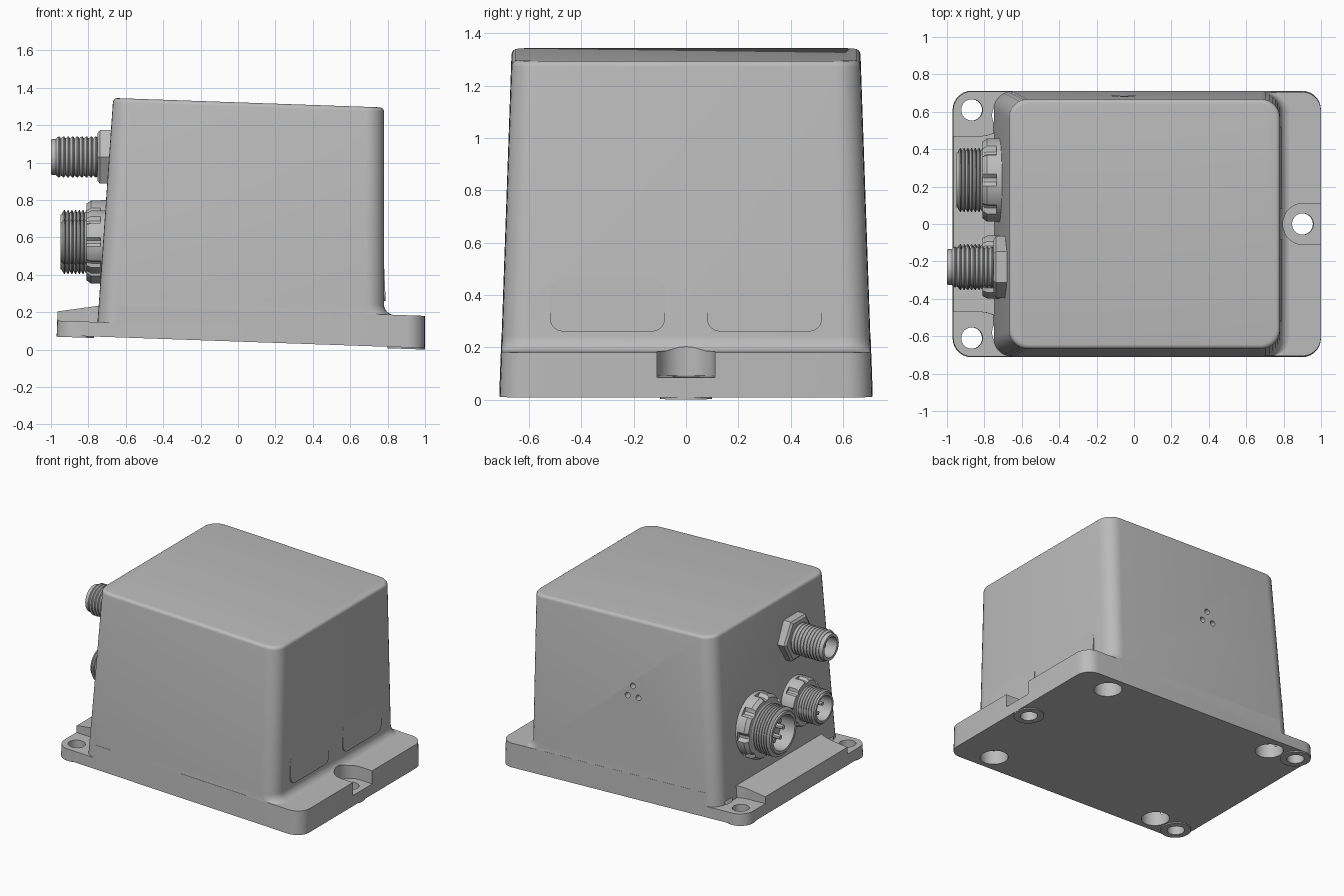
import bpy, bmesh
from math import sin, cos, pi, radians
from mathutils import Matrix, Vector

if "Cube" in bpy.data.objects:
    bpy.data.objects.remove(bpy.data.objects["Cube"])

grey = bpy.data.materials.new("light_grey")
grey.use_nodes = True
colour = (0.5, 0.5, 0.5, 1)
grey.diffuse_color = colour
grey.node_tree.nodes["Principled BSDF"].inputs["Base Color"].default_value = colour

# The enclosure leans two degrees about y
TILT = Matrix.Translation((0, 0, 0.043)) @ Matrix.Rotation(radians(2), 4, 'Y')
DRAFT = 0.0349


def activate(ob):
    bpy.ops.object.select_all(action='DESELECT')
    ob.select_set(True)
    bpy.context.view_layer.objects.active = ob


def loft(name, rings, matrix=Matrix(), closed=False):
    """Skin a list of equal-length point rings, capped or closed in a loop."""
    bm = bmesh.new()
    loops = [[bm.verts.new(matrix @ Vector(p)) for p in ring] for ring in rings]
    pairs = list(zip(loops, loops[1:]))
    if closed:
        pairs.append((loops[-1], loops[0]))
    else:
        bm.faces.new(loops[0])
        bm.faces.new(loops[-1])
    n = len(loops[0])
    for a, b in pairs:
        for i in range(n):
            j = (i + 1) % n
            bm.faces.new((a[i], a[j], b[j], b[i]))
    bmesh.ops.remove_doubles(bm, verts=bm.verts, dist=1e-5)
    bmesh.ops.recalc_face_normals(bm, faces=bm.faces)
    mesh = bpy.data.meshes.new(name)
    bm.to_mesh(mesh)
    bm.free()
    mesh.materials.append(grey)
    ob = bpy.data.objects.new(name, mesh)
    bpy.context.collection.objects.link(ob)
    return ob


def smooth(ob):
    activate(ob)
    bpy.ops.object.shade_smooth_by_angle()


def rounded(x0, x1, y0, y1, r, z, n=7):
    """Rounded rectangle ring at height z."""
    corners = [(x1 - r, y1 - r), (x0 + r, y1 - r), (x0 + r, y0 + r), (x1 - r, y0 + r)]
    return [(cx + r * cos(a), cy + r * sin(a), z)
            for k, (cx, cy) in enumerate(corners)
            for a in [(k + i / n) * pi / 2 for i in range(n + 1)]]


def circle_z(x, y, z, r, n=32):
    return [(x + r * cos(2 * pi * i / n), y + r * sin(2 * pi * i / n), z) for i in range(n)]


def circle_x(x, y, z, r, n=48):
    return [(x, y + r * cos(2 * pi * i / n), z + r * sin(2 * pi * i / n)) for i in range(n)]


def post(x, y, z0, z1, r):
    return loft("cutter", [circle_z(x, y, z0, r), circle_z(x, y, z1, r)], TILT)


def cut(ob, cutters):
    for c in cutters:
        c.hide_render = True
        mod = ob.modifiers.new("cut", 'BOOLEAN')
        mod.operation, mod.solver, mod.object = 'DIFFERENCE', 'EXACT', c
        activate(ob)
        bpy.ops.object.modifier_apply(modifier=mod.name)


# Base plate and drafted housing with a cove above the flange
plate = loft("base_plate", [rounded(-0.97, 1 - DRAFT * w, DRAFT * w - 0.712, 0.712 - DRAFT * w, 0.1, w)
                            for w in (0, 0.172)], TILT)


def body_ring(w, flare=0, inset=0):
    d = DRAFT * w + inset
    return rounded(d - 0.757, 0.781 - d + flare, d - 0.711, 0.711 - d, 0.1 - inset / 2, w)


COVE = 0.055
rings = [body_ring(0.02, COVE)]
for k in range(7):
    a = k * pi / 12
    rings.append(body_ring(0.171 + COVE * (1 - cos(a)), COVE * (1 - sin(a))))
for k in range(5):
    a = k * pi / 8
    rings.append(body_ring(1.256 + 0.022 * sin(a), 0, 0.022 * (1 - cos(a))))
housing = loft("housing", rings, TILT)

# Cutters: mounting holes, blind screw holes, corner pockets, flange slot
mounts = [(-0.87, 0.61), (-0.87, -0.61), (0.9, 0)]
mount_cuts = [post(x, y, -0.1, 0.5, 0.057) for x, y in mounts]
blind_cuts = [post(x, s * 0.58, -0.1, 0.1, 0.092) for x in (0.71, -0.67) for s in (1, -1)]
pockets = [loft("cutter", [rounded(-1.2, -0.66, y, y + 0.53, 0.17, w) for w in (0.078, 0.4)], TILT)
           for y in (0.47, -1.0)]
slot = loft("cutter", [rounded(0.79, 1.3, -0.11, 0.11, 0.109, w) for w in (0.077, 0.6)], TILT)
ramp = [(-1.1, 0.105), (-0.7, 0.174), (-0.7, 0.4), (-1.1, 0.4)]
slope = loft("cutter", [[(x, y, z) for x, z in ramp] for y in (-0.8, 0.8)], TILT)

# Three small vent holes in the back wall
vents = []
for k in range(3):
    a = pi / 2 + k * 2 * pi / 3
    vx, vz = -0.08 + 0.05 * cos(a), 0.75 + 0.05 * sin(a)
    vents.append(loft("cutter", [[(px + vx, y, py + vz) for px, py, _ in circle_z(0, 0, 0, 0.02, 20)]
                                 for y in (0.64, 0.8)], TILT))

cut(plate, [slope] + pockets + [slot] + mount_cuts + blind_cuts)
cut(housing, [slot] + blind_cuts + vents)
for c in [slope, slot] + pockets + mount_cuts + blind_cuts + vents:
    bpy.data.objects.remove(c)
smooth(plate)
smooth(housing)

# Thin raised rings under the mounting holes
for i, (x, y) in enumerate(mounts):
    smooth(loft(f"foot_ring_{i + 1}", [circle_z(x, y, w, r) for w, r in
                ((0, 0.057), (-0.008, 0.057), (-0.008, 0.1), (0, 0.1))], TILT, closed=True))

# Shallow wedge pads low on the right wall
for side, y0 in (("back", 0.08), ("front", -0.52)):
    outline = [(y, w) for w, y, _ in rounded(0.245, 0.445, y0, y0 + 0.44, 0.05, 0)]
    pad = [[(0.781 - DRAFT * w + (0.009 * (0.445 - w) / 0.2 if out else -0.02), y, w)
            for y, w in outline] for out in (0, 1)]
    smooth(loft(f"{side}_wall_pad", pad, TILT))


def socket(name, y, z, x_tip, x_thread, x_root, r, bore, depth, turns, pins, pin_r):
    """Threaded hollow socket pointing to -x, with contact pins inside."""
    step = (x_root - x_thread) / turns
    profile = [(-0.66, r * 0.92), (x_root, r * 0.92)]
    for k in range(turns):
        x = x_root - k * step
        profile += [(x - step * 0.3, r), (x - step * 0.45, r), (x - step, r * 0.9)]
    profile += [(x_thread, r * 0.87), (x_tip + 0.008, r * 0.87), (x_tip, r * 0.84),
                (x_tip, bore), (x_tip + depth, bore)]
    smooth(loft(name, [circle_x(px, y, z, pr) for px, pr in profile]))
    for k in range(pins):
        a = 2 * pi * k / pins
        off = bore * 0.55 if pins > 1 else 0
        py, pz = y + off * cos(a), z + off * sin(a)
        smooth(loft(f"{name}_pin_{k + 1}", [circle_x(px, py, pz, pin_r, 12)
                    for px in (x_tip + depth + 0.01, x_tip + 0.05)]))


def slotted_nut(name, y, z, r):
    """Round nut with eight notches in its front rim."""
    def ring(x, rr, notch):
        n = 64
        pts = []
        for i in range(n):
            q = rr - (notch if i % 8 in (0, 1) else 0)
            a = 2 * pi * (i - 0.5) / n
            pts.append((x, y + q * cos(a), z + q * sin(a)))
        return pts
    smooth(loft(name, [ring(-0.67, r, 0), ring(-0.735, r, 0), ring(-0.735, r, r * 0.1),
                       ring(-0.785, r, r * 0.1), ring(-0.81, r * 0.92, r * 0.06)]))


# Large and small round sockets
socket("large_socket", 0.235, 0.575, -0.95, -0.94, -0.8, 0.172, 0.125, 0.11, 7, 6, 0.016)
slotted_nut("large_socket_nut", 0.235, 0.575, 0.225)
socket("small_socket", -0.23, 0.575, -0.95, -0.94, -0.8, 0.123, 0.088, 0.11, 7, 4, 0.013)
slotted_nut("small_socket_nut", -0.23, 0.575, 0.17)

# Antenna socket with its hexagonal nut
socket("antenna_socket", -0.23, 1.03, -1.0, -0.972, -0.75, 0.11, 0.072, 0.12, 9, 1, 0.02)
smooth(loft("antenna_nut", [circle_x(x, -0.23, 1.03, r, 6) for x, r in
                            ((-0.66, 0.165), (-0.738, 0.165), (-0.75, 0.148))]))
